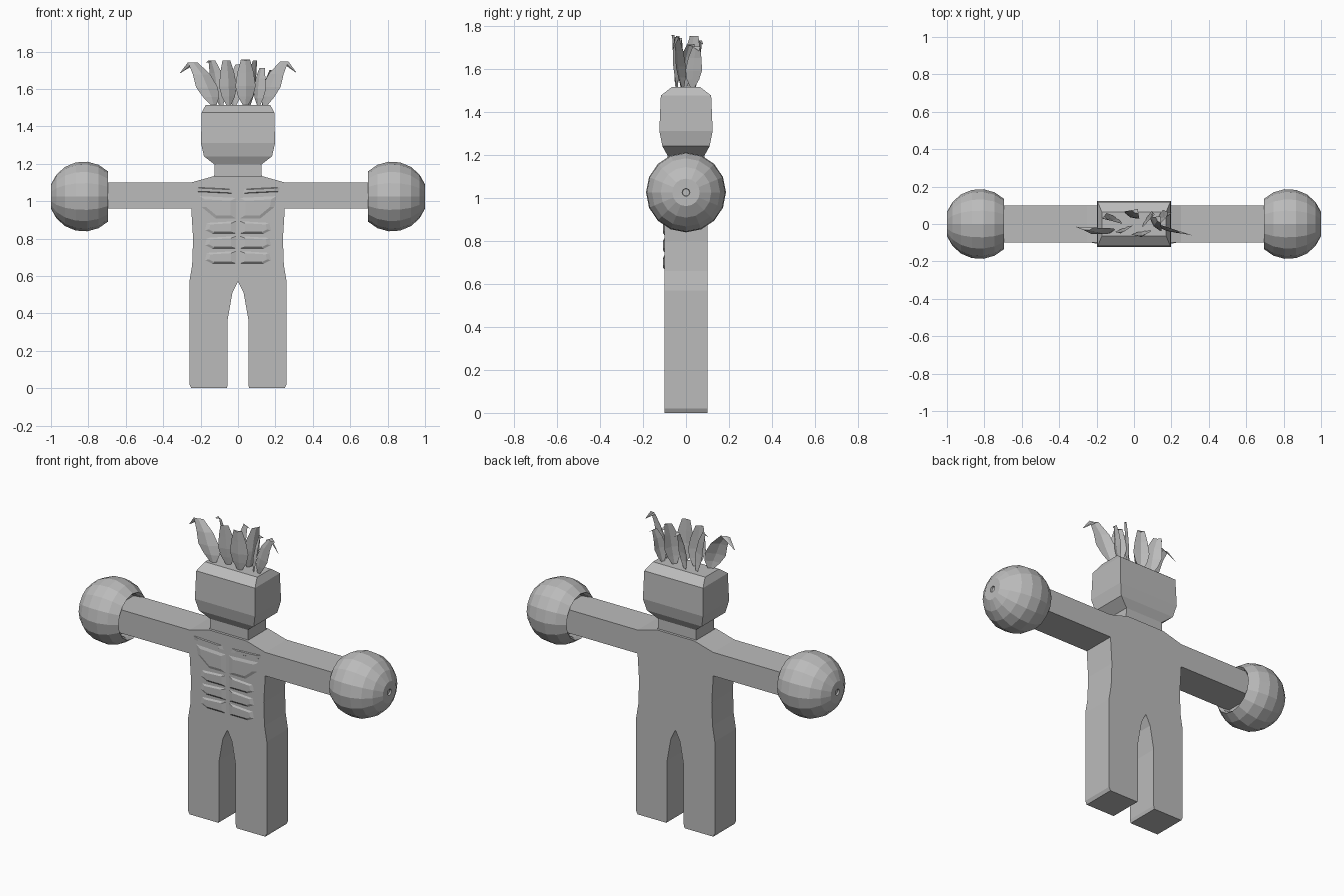
import bpy, bmesh, math
from mathutils import Vector

if "Cube" in bpy.data.objects:
    bpy.data.objects.remove(bpy.data.objects["Cube"])

grey = bpy.data.materials.new("plain grey")
grey.diffuse_color = (0.5, 0.5, 0.5, 1)
grey.use_nodes = True
grey.node_tree.nodes["Principled BSDF"].inputs["Base Color"].default_value = grey.diffuse_color


def finish(bm, name, closed=True):
    if closed:
        bmesh.ops.recalc_face_normals(bm, faces=bm.faces)
    me = bpy.data.meshes.new(name)
    bm.to_mesh(me)
    bm.free()
    me.materials.append(grey)
    ob = bpy.data.objects.new(name, me)
    bpy.context.collection.objects.link(ob)
    return ob


def loft(bm, rings, cap=True):
    """Skin a list of closed point rings."""
    vs = [[bm.verts.new(p) for p in r] for r in rings]
    n = len(vs[0])
    for a, b in zip(vs, vs[1:]):
        for i in range(n):
            bm.faces.new((a[i], a[(i + 1) % n], b[(i + 1) % n], b[i]))
    if cap:
        bm.faces.new(vs[0])
        bm.faces.new(vs[-1])


def rect(hx, hy, z):
    return [(-hx, -hy, z), (hx, -hy, z), (hx, hy, z), (-hx, hy, z)]


# body, legs and arms: one mirrored front outline given depth
half = [(0.0, 0.57), (0.03, 0.51), (0.055, 0.37), (0.055, 0.02), (0.06, 0.0),
        (0.25, 0.0), (0.26, 0.02), (0.26, 0.57), (0.245, 0.66), (0.24, 0.8),
        (0.25, 0.96), (0.75, 0.96), (0.75, 1.10), (0.25, 1.10), (0.125, 1.135)]
outline = half + [(-x, z) for x, z in reversed(half[1:])]
bm = bmesh.new()
loft(bm, [[(x, y, z) for x, z in outline] for y in (-0.1, 0.1)])
finish(bm, "body")

# neck and head
bm = bmesh.new()
loft(bm, [rect(0.128, 0.085, 1.12), rect(0.124, 0.085, 1.2)])
finish(bm, "neck")
bm = bmesh.new()
loft(bm, [rect(0.124, 0.085, 1.195), rect(0.182, 0.11, 1.24), rect(0.198, 0.124, 1.31),
          rect(0.194, 0.117, 1.475), rect(0.172, 0.065, 1.515)])
finish(bm, "head")

# round gloves, hollow at the wrist and dimpled at the tip
R, CX, CZ, SEG = 0.187, 0.825, 1.025, 16
prof = [(0.99, 0.008), (0.99, 0.016), (1.0, 0.018)]
for k in range(7):
    a = math.radians(20 + 19 * k)
    prof.append((CX + R * math.cos(a), R * math.sin(a)))
prof += [(0.71, 0.122), (0.75, 0.115)]
for side, name in ((1, "right_glove"), (-1, "left_glove")):
    bm = bmesh.new()
    rings = []
    for x, r in prof:
        rings.append([(side * x, r * math.cos(2 * math.pi * i / SEG),
                       CZ + r * math.sin(2 * math.pi * i / SEG)) for i in range(SEG)])
    loft(bm, rings)
    finish(bm, name)


# chest and stomach relief: shallow raised pads with sloping rims
def pad(bm, pts, side):
    c = sum((Vector(p) for p in pts), Vector((0, 0))) / len(pts)
    top = [c + (Vector(p) - c) * 0.68 for p in pts]
    loft(bm, [[(side * x, -0.099, z) for x, z in pts],
              [(side * x, -0.106, z) for x, z in top]])


bm = bmesh.new()
for side in (1, -1):
    for z in (0.665, 0.745, 0.825):
        pad(bm, [(0.006, z), (0.14, z), (0.18, z + 0.02), (0.17, z + 0.06),
                 (0.006, z + 0.07)], side)
    pad(bm, [(0.006, 0.905), (0.12, 0.905), (0.2, 0.97), (0.21, 1.03),
             (0.006, 1.02)], side)
    pad(bm, [(0.02, 1.04), (0.22, 1.05), (0.23, 1.075), (0.03, 1.065)], side)
finish(bm, "chest_muscles")

# leafy hair tufts: base x, base y, lean x, lean y, turn, height, half width, tip drop
tufts = [(-0.13, -0.045, -0.18, 0.03, 15, 0.23, 0.06, 0.25),
         (-0.09, 0.03, -0.08, 0.0, -35, 0.24, 0.05, 0.05),
         (-0.05, -0.02, -0.02, -0.03, 20, 0.24, 0.05, 0.0),
         (-0.02, 0.04, 0.04, 0.04, -25, 0.22, 0.045, 0.1),
         (0.04, -0.04, 0.0, -0.03, 10, 0.245, 0.055, 0.02),
         (0.06, 0.02, 0.05, 0.03, 60, 0.24, 0.05, 0.0),
         (0.11, -0.01, 0.03, 0.05, -50, 0.2, 0.05, 0.05),
         (0.13, 0.03, 0.07, 0.03, 75, 0.19, 0.04, 0.1),
         (0.145, -0.015, 0.165, -0.045, -25, 0.235, 0.055, 0.25)]
bm = bmesh.new()
for bx, by, lx, ly, turn, h, w, drop in tufts:
    t = math.radians(turn)
    across = Vector((math.cos(t), math.sin(t), 0))
    bulge = Vector((math.sin(t), -math.cos(t), 0))
    rows = []
    for up, out, wide in ((0, 0, 0.25), (0.2, 0.08, 0.75), (0.42, 0.2, 1),
                          (0.72, 0.36, 0.8), (1, 0.62, 0.45), (1 - drop, 1, 0.03)):
        c = Vector((bx + lx * out, by + ly * out, 1.512 + h * up))
        rows.append([bm.verts.new(c - across * w * wide),
                     bm.verts.new(c + bulge * 0.25 * w * wide),
                     bm.verts.new(c + across * w * wide)])
    for a, b in zip(rows, rows[1:]):
        for i in (0, 1):
            bm.faces.new((a[i], a[i + 1], b[i + 1], b[i]))
finish(bm, "hair_tufts", closed=False)
